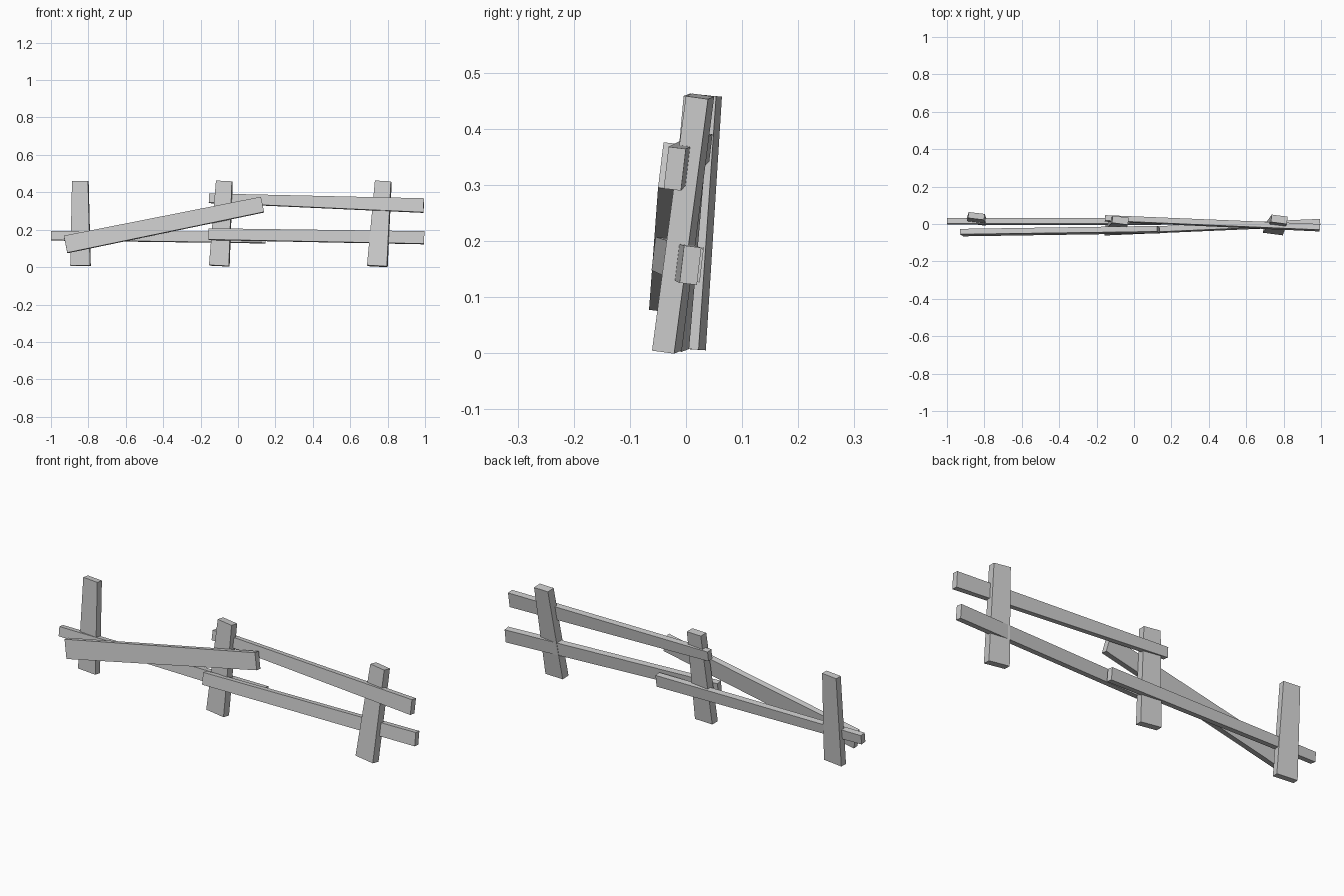
import bpy, bmesh
from math import radians, cos, sin
from mathutils import Vector

if "Cube" in bpy.data.objects:
    bpy.data.objects.remove(bpy.data.objects["Cube"])


def plank(name, start, end, size0, size1, side):
    """Tapered board between two end centres; sizes are (width along side, thickness)."""
    a, b, side = Vector(start), Vector(end), Vector(side)
    axis = (b - a).normalized()
    u = (side - axis * side.dot(axis)).normalized()
    v = axis.cross(u)
    bm = bmesh.new()
    rings = []
    for centre, (w, t) in ((a, size0), (b, size1)):
        rings.append([bm.verts.new(centre + u * (w / 2 * i) + v * (t / 2 * j))
                      for i, j in ((-1, -1), (1, -1), (1, 1), (-1, 1))])
    for ring in rings:
        bm.faces.new(ring)
    for k in range(4):
        n = (k + 1) % 4
        bm.faces.new((rings[0][k], rings[0][n], rings[1][n], rings[1][k]))
    bmesh.ops.recalc_face_normals(bm, faces=bm.faces)
    mesh = bpy.data.meshes.new(name)
    bm.to_mesh(mesh)
    bm.free()
    bpy.context.collection.objects.link(bpy.data.objects.new(name, mesh))


# Leaning posts, slightly twisted and narrower at the top
twist = (cos(radians(-7)), sin(radians(-7)), 0)
for name, foot, top, depth in (
        ("left_post", (-0.842, 0.013, 0.007), (-0.843, 0.043, 0.459), 0.032),
        ("middle_post", (-0.10, -0.02, 0.007), (-0.073, 0.02, 0.459), 0.038),
        ("right_post", (0.745, -0.034, 0.005), (0.777, 0.025, 0.458), 0.040)):
    plank(name, foot, top, (0.107, depth), (0.086, depth), twist)

# Rails woven in front of and behind the posts, tilted with the lean
lean = (0, 0.12, 1)
plank("lower_left_rail", (-1.0, 0.014, 0.167), (0.148, 0.013, 0.158),
      (0.047, 0.030), (0.060, 0.030), lean)
plank("lower_right_rail", (-0.158, -0.043, 0.176), (0.995, 0.008, 0.157),
      (0.060, 0.030), (0.067, 0.031), lean)
plank("upper_right_rail", (-0.155, 0.030, 0.368), (0.993, -0.020, 0.329),
      (0.049, 0.029), (0.075, 0.031), lean)

# Fallen rail resting at an angle
plank("fallen_rail", (-0.922, -0.046, 0.121), (0.131, -0.030, 0.334),
      (0.093, 0.029), (0.083, 0.030), lean)
